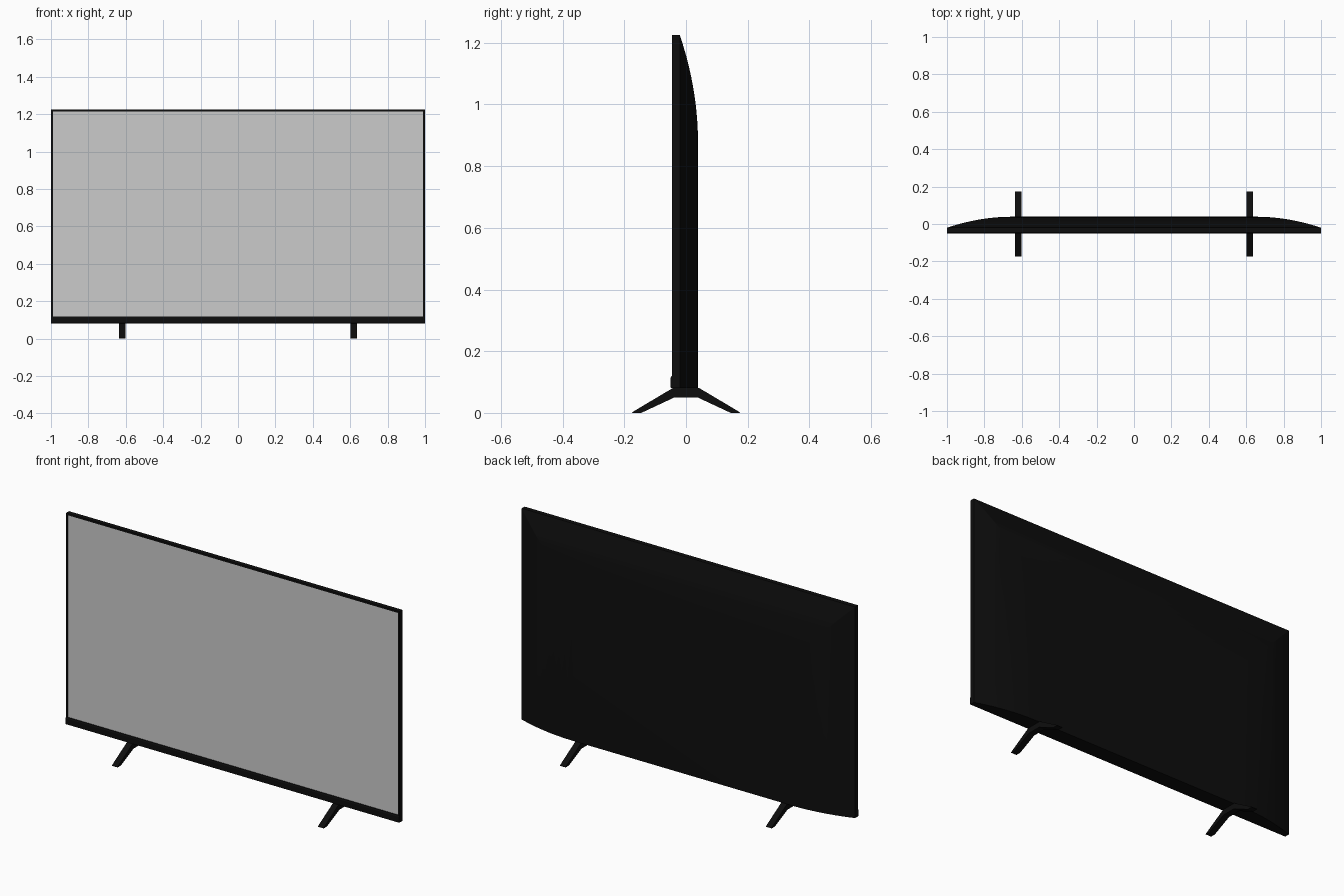
import bpy, bmesh

if "Cube" in bpy.data.objects:
    bpy.data.objects.remove(bpy.data.objects["Cube"])

black = bpy.data.materials.new("black_plastic")
black.diffuse_color = (0.004, 0.004, 0.004, 1)
black.use_nodes = True
black.node_tree.nodes["Principled BSDF"].inputs["Base Color"].default_value = black.diffuse_color

BOTTOM, TOP = 0.08, 1.225
FRONT, RIM, BACK = -0.045, -0.02, 0.039


def finish(name, bm, mat=None):
    bmesh.ops.recalc_face_normals(bm, faces=bm.faces[:])
    me = bpy.data.meshes.new(name)
    bm.to_mesh(me)
    bm.free()
    ob = bpy.data.objects.new(name, me)
    bpy.context.collection.objects.link(ob)
    if mat:
        me.materials.append(mat)
    return ob


def ring(bm, hx, z0, z1, y):
    return [bm.verts.new((x, y, z)) for x, z in
            ((-hx, z0), (hx, z0), (hx, z1), (-hx, z1))]


def bridge(bm, a, b):
    n = len(a)
    for i in range(n):
        j = (i + 1) % n
        bm.faces.new((a[i], a[j], b[j], b[i]))


# Housing: thin bezel, straight rim, then a back that curves in at sides and top
bm = bmesh.new()
rings = [ring(bm, 0.99, 0.112, 1.215, FRONT + 0.003),
         ring(bm, 0.99, 0.112, 1.215, FRONT),
         ring(bm, 1.0, BOTTOM, TOP, FRONT)]
STEPS, REACH = 10, 0.35
for i in range(STEPS + 1):
    t = i / STEPS
    y = BACK - (BACK - RIM) * (1 - t) ** 2
    rings.append(ring(bm, 1 - REACH * t, BOTTOM, TOP - REACH * t, y))
for a, b in zip(rings, rings[1:]):
    bridge(bm, a, b)
bm.faces.new(rings[-1])
housing = finish("housing", bm, black)
bpy.context.view_layer.objects.active = housing
housing.select_set(True)
bpy.ops.object.shade_smooth_by_angle(angle=0.26)

# Screen panel set just inside the bezel
bm = bmesh.new()
bm.faces.new(ring(bm, 0.99, 0.112, 1.215, FRONT + 0.003))
screen = finish("screen", bm)
if screen.data.polygons[0].normal.y > 0:
    screen.data.flip_normals()


def extrude_profile(name, pts, x0, x1):
    bm = bmesh.new()
    a = [bm.verts.new((x0, y, z)) for y, z in pts]
    b = [bm.verts.new((x1, y, z)) for y, z in pts]
    bridge(bm, a, b)
    bm.faces.new(a)
    bm.faces.new(b)
    return finish(name, bm, black)


# Lower trim bar, slightly proud of the bezel
extrude_profile("lower_trim", [(-0.044, 0.08), (-0.05, 0.082), (-0.05, 0.113),
                               (-0.047, 0.119), (-0.042, 0.119)], -1, 1)

# Splayed legs
half = [(0.042, 0.081), (0.175, 0.002), (0.173, 0), (0.145, 0), (0.038, 0.05)]
leg_profile = half + [(-y, z) for y, z in reversed(half)]
for side, x in (("left", -0.618), ("right", 0.618)):
    extrude_profile(side + "_leg", leg_profile, x - 0.017, x + 0.017)
